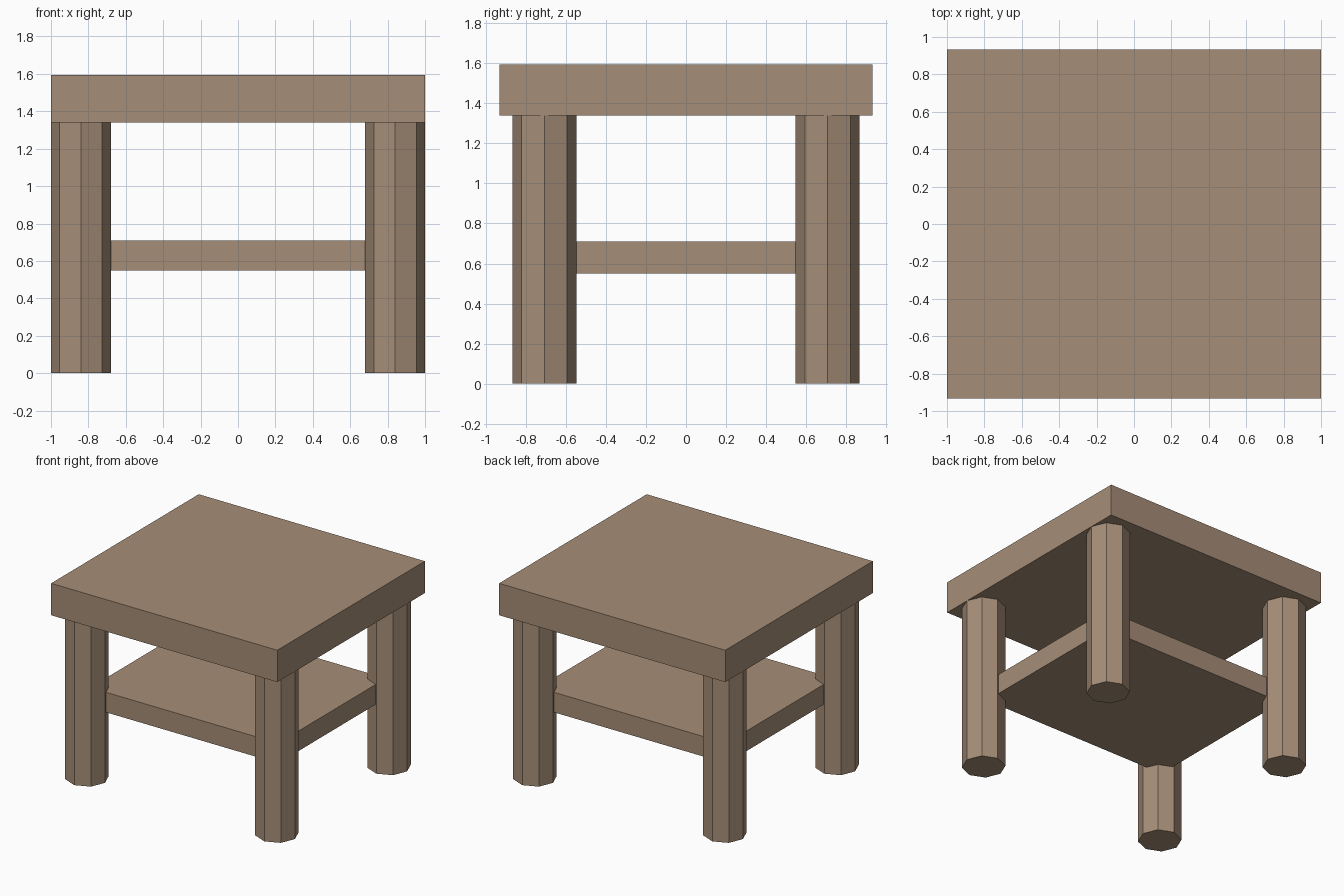
import bpy, math

if "Cube" in bpy.data.objects:
    bpy.data.objects.remove(bpy.data.objects["Cube"])

# One wood colour for everything
wood = bpy.data.materials.new("brown wood")
wood.diffuse_color = (0.38, 0.27, 0.185, 1)
wood.use_nodes = True
wood.node_tree.nodes["Principled BSDF"].inputs["Base Color"].default_value = wood.diffuse_color


def finish(name):
    ob = bpy.context.object
    ob.name = name
    ob.data.materials.append(wood)
    return ob


def board(name, half_x, half_y, z0, z1):
    bpy.ops.mesh.primitive_cube_add(size=2, location=(0, 0, (z0 + z1) / 2))
    bpy.context.object.scale = (half_x, half_y, (z1 - z0) / 2)
    bpy.ops.object.transform_apply(location=False, rotation=False, scale=True)
    return finish(name)


def leg(name, x, y, height, radius):
    # octagonal post with a corner on each axis
    bpy.ops.mesh.primitive_cylinder_add(vertices=8, radius=radius, depth=height,
                                        location=(x, y, height / 2))
    return finish(name)


# Thick table top and lower shelf
board("table_top", 1.0, 0.932, 1.34, 1.595)
board("lower_shelf", 0.832, 0.68, 0.55, 0.71)

# Four legs, running up into the table top
for sx, side in ((-1, "left"), (1, "right")):
    for sy, end in ((-1, "front"), (1, "back")):
        leg(f"{end}_{side}_leg", sx * 0.84, sy * 0.708, 1.45, 0.16)
